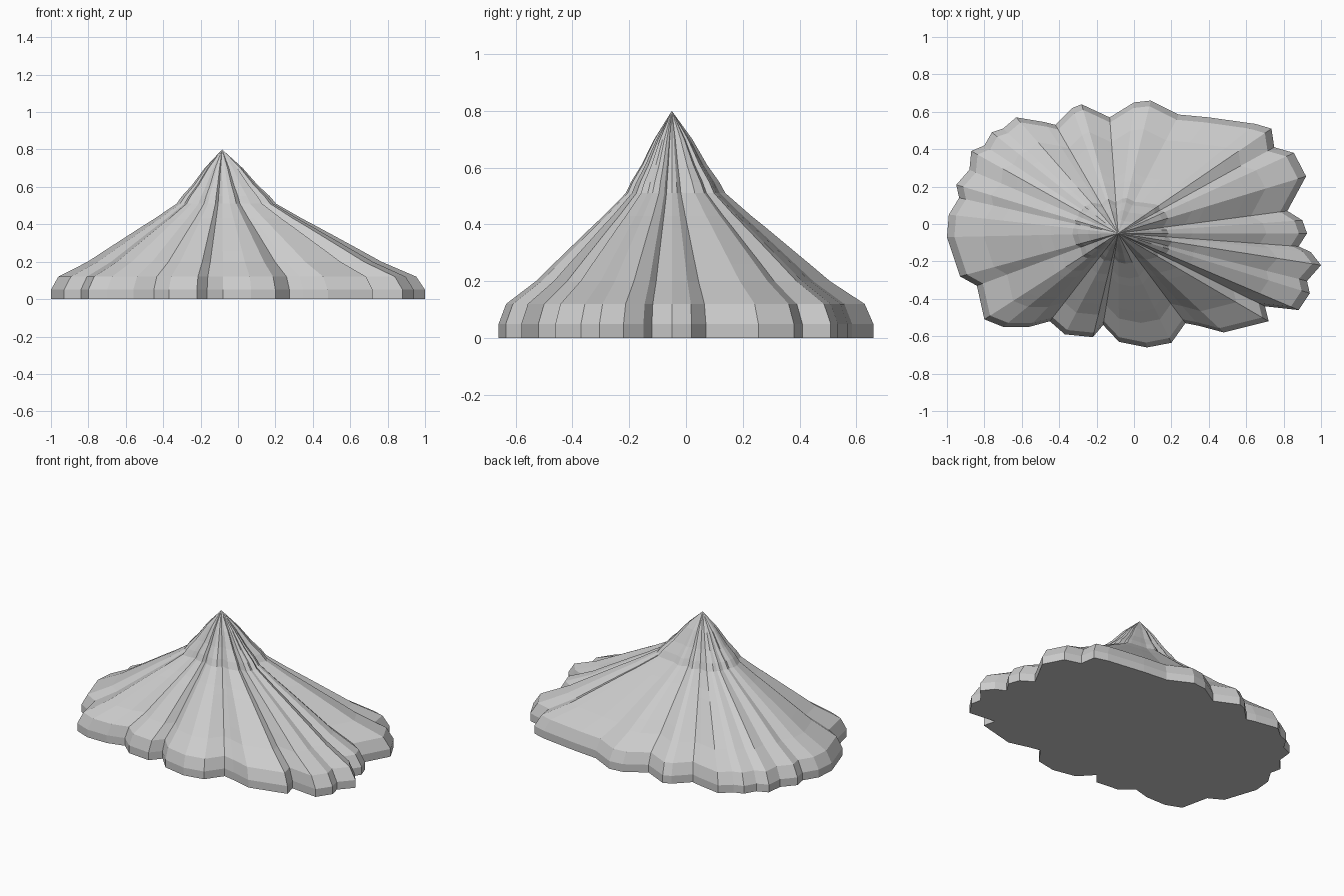
import bpy, bmesh

APEX = (-0.085, -0.05, 0.80)

# Scalloped footprint, counter-clockwise
outline = [
    (0.925, -0.05), (0.90, 0.02), (0.82, 0.07), (0.92, 0.255), (0.855, 0.38), (0.75, 0.41),
    (0.735, 0.51), (0.65, 0.535), (0.40, 0.57), (0.24, 0.585), (0.09, 0.66), (0.0, 0.65),
    (-0.13, 0.57), (-0.28, 0.64), (-0.33, 0.62), (-0.42, 0.53), (-0.48, 0.545), (-0.63, 0.57),
    (-0.70, 0.51), (-0.76, 0.49), (-0.80, 0.42), (-0.87, 0.39), (-0.88, 0.29), (-0.95, 0.21),
    (-0.935, 0.14), (-0.99, 0.05), (-1.0, -0.07), (-0.95, -0.22), (-0.93, -0.28), (-0.84, -0.33),
    (-0.80, -0.51), (-0.70, -0.55), (-0.56, -0.55), (-0.45, -0.52), (-0.37, -0.59), (-0.22, -0.605),
    (-0.165, -0.54), (-0.08, -0.63), (0.07, -0.66), (0.20, -0.635), (0.275, -0.53), (0.35, -0.545),
    (0.48, -0.58), (0.72, -0.52), (0.70, -0.44), (0.88, -0.46), (0.94, -0.37), (0.925, -0.305),
    (1.0, -0.22), (0.945, -0.15), (0.88, -0.12),
]

# Slope profile: (height, footprint scale about the apex)
profile = [(0.0, 1.0), (0.05, 1.0), (0.12, 0.957), (0.20, 0.785), (0.26, 0.685), (0.39, 0.465),
           (0.43, 0.395), (0.51, 0.266), (0.55, 0.235), (0.61, 0.175), (0.70, 0.102)]

bm = bmesh.new()
rings = [[bm.verts.new((APEX[0] + (x - APEX[0]) * s, APEX[1] + (y - APEX[1]) * s, z))
          for x, y in outline] for z, s in profile]
n = len(outline)

# Ridged flanks
for low, high in zip(rings, rings[1:]):
    for i in range(n):
        j = (i + 1) % n
        bm.faces.new((low[i], low[j], high[j], high[i]))

# Summit fan and flat underside
tip = bm.verts.new(APEX)
for i in range(n):
    bm.faces.new((rings[-1][i], rings[-1][(i + 1) % n], tip))
bm.faces.new(rings[0][::-1])

mesh = bpy.data.meshes.new("mountain")
bm.to_mesh(mesh)
bm.free()
bpy.context.collection.objects.link(bpy.data.objects.new("mountain", mesh))
